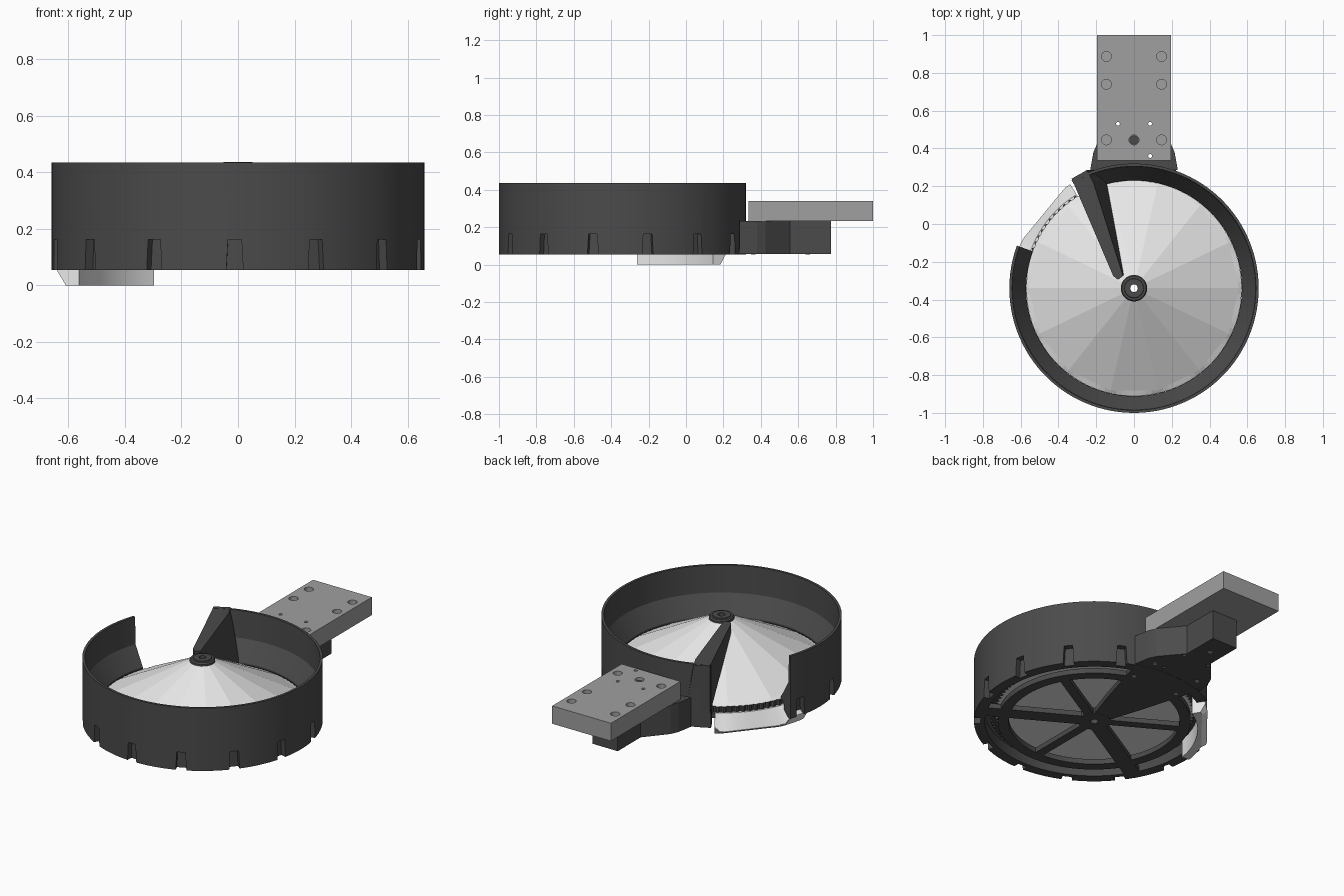
import bpy, bmesh
from math import sin, cos, radians, pi
from mathutils import Vector

if "Cube" in bpy.data.objects:
    bpy.data.objects.remove(bpy.data.objects["Cube"])

CY = -0.34      # y of the bowl axis
BASE = 0.055    # underside of the housing


def material(name, value):
    m = bpy.data.materials.new(name)
    m.use_nodes = True
    col = (value, value, value, 1)
    m.diffuse_color = col
    m.node_tree.nodes["Principled BSDF"].inputs["Base Color"].default_value = col
    return m


DARK = material("dark grey", 0.07)
GREY = material("mid grey", 0.35)
LIGHT = material("light grey", 0.82)


def loft(name, rings, mat, wrap=False, smooth=False):
    """Skin closed rings of points; cap the ends unless the rings wrap round."""
    bm = bmesh.new()
    vs = [[bm.verts.new(p) for p in ring] for ring in rings]
    n = len(vs[0])
    for i in range(len(vs) if wrap else len(vs) - 1):
        a, b = vs[i], vs[(i + 1) % len(vs)]
        for j in range(n):
            k = (j + 1) % n
            bm.faces.new((a[j], a[k], b[k], b[j]))
    if not wrap:
        bm.faces.new(vs[0])
        bm.faces.new(vs[-1])
    bmesh.ops.recalc_face_normals(bm, faces=bm.faces)
    me = bpy.data.meshes.new(name)
    bm.to_mesh(me)
    bm.free()
    ob = bpy.data.objects.new(name, me)
    bpy.context.collection.objects.link(ob)
    me.materials.append(mat)
    if smooth:
        smooth_shade(ob)
    return ob


def smooth_shade(ob):
    bpy.ops.object.select_all(action='DESELECT')
    ob.select_set(True)
    bpy.context.view_layer.objects.active = ob
    bpy.ops.object.shade_smooth_by_angle(angle=radians(20))


def polar(r, deg, z):
    return (r * cos(radians(deg)), CY + r * sin(radians(deg)), z)


def circle(r, z, n, x=0, y=CY):
    return [(x + r * cos(2 * pi * i / n), y + r * sin(2 * pi * i / n), z) for i in range(n)]


def lathe(name, section, mat, start=0, end=360, steps=96):
    full = end - start == 360
    angles = [start + (end - start) * i / steps for i in range(steps if full else steps + 1)]
    return loft(name, [[polar(r, a, z) for r, z in section] for a in angles],
                mat, wrap=full, smooth=True)


def prism(name, pts, z0, z1, mat):
    return loft(name, [[(x, y, z) for x, y in pts] for z in (z0, z1)], mat)


def mirrored(half):
    return half + [(-x, y) for x, y in reversed(half)]


def cut(target, cutters):
    """Subtract the cutters from the target, then bake the result."""
    for c in cutters:
        c.hide_render = True
        mod = target.modifiers.new("cut", 'BOOLEAN')
        mod.operation = 'DIFFERENCE'
        mod.solver = 'EXACT'
        mod.object = c
    dg = bpy.context.evaluated_depsgraph_get()
    target_mesh = bpy.data.meshes.new_from_object(target.evaluated_get(dg))
    target.modifiers.clear()
    target.data = target_mesh


def discard(objs):
    for o in objs:
        bpy.data.objects.remove(o)


# Bowl wall with an open discharge gap
wall = lathe("bowl_wall", [(.66, BASE), (.66, .435), (.645, .435), (.641, .27), (.571, .158),
                           (.571, .148), (.60, .12), (.60, BASE)], DARK, 160, 480)

# Notches around the foot of the wall
notches = []
for k in range(14):
    a = -91 + k * 360 / 14
    if 80 < a < 150:
        continue
    rad = Vector((cos(radians(a)), sin(radians(a)), 0))
    tan = Vector((-rad.y, rad.x, 0))
    rings = []
    for r in (.625, .70):
        c = rad * r + Vector((0, CY, 0))
        rings.append([c + tan * t + Vector((0, 0, z)) for t, z in
                      ((-.031, .03), (.031, .03), (.024, .163), (-.024, .163))])
    notches.append(loft("notch_cutter", rings, DARK))
cut(wall, notches)
discard(notches)
smooth_shade(wall)

# Faceted cone with a round rim and a flat floor, bored for the hub
SIDES = 14
SUB = 8


def facet_ring(r, z):
    """A regular polygon with each side divided, to meet a round rim."""
    pts = []
    for i in range(SIDES * SUB):
        off = (i % SUB) / SUB * 2 * pi / SIDES - pi / SIDES
        pts.append(polar(r * cos(pi / SIDES) / cos(off), 360 * i / (SIDES * SUB), z))
    return pts


N = SIDES * SUB
loft("feed_cone", [circle(.57, .145, N), facet_ring(.555, .157), facet_ring(.06, .42),
                   circle(.021, .42, N), circle(.021, .112, N), circle(.545, .112, N),
                   circle(.545, .145, N)], LIGHT, wrap=True)

# Toothed ring under the rim of the cone
TEETH = 100
gear = []
for i in range(TEETH * 4):
    bump = .014 if i % 4 < 2 else 0
    a = i * 360 / (TEETH * 4)
    gear.append([polar(r, a, z) for r, z in ((.535 + bump, .11), (.565 + bump, .11),
                                             (.565 + bump, .143), (.535 + bump, .143))])
loft("gear_ring", gear, DARK, wrap=True)

# Hub on top of the cone
lathe("hub", [(.02, .39), (.07, .405), (.07, .425), (.064, .433), (.052, .433), (.05, .437),
              (.02, .437)], DARK, steps=40)

# Wiper blade from the gap edge to the hub, its foot following the cone
top = [(-.33, .24), (-.25, .285), (-.215, .22), (-.058, -.275), (-.085, -.295), (-.11, -.275)]
foot = [(-.33, .24), (-.20, .285), (-.145, .22), (-.055, -.265), (-.085, -.295), (-.11, -.275)]


def cone_height(x, y):
    return max(.148, .448 - .53 * Vector((x, y - CY)).length)


loft("wiper_blade", [[(x, y, .434) for x, y in top],
                     [(x, y, cone_height(x, y)) for x, y in foot]], DARK)

# Discharge chute: a ramp falling to a straight outer lip
rings = []
for i in range(19):
    a = 121.5 + 50.5 * i / 18
    r = min(.645, .62 / cos(radians(a - 140.5)))
    lip = .02 if 122 < a < 160 else .05
    rings.append([polar(.567, a, 0), polar(r - .03, a, 0), polar(r, a, lip),
                  polar(r, a, lip + .006), polar(.582, a, .11), polar(.567, a, .11)])
loft("discharge_chute", rings, LIGHT, smooth=True)

# Base frame: ring, hub, three broad arms and three thin spokes
lathe("frame_ring", [(.47, BASE), (.53, BASE), (.53, .086), (.47, .086)], DARK)
lathe("frame_hub", [(.022, BASE - .001), (.09, BASE - .001), (.09, .09), (.022, .09)], DARK,
      steps=32)
for a in (-30, 30, 150, 210, 270):
    reach, half = (.62, .045) if a in (-30, 210) else (.5, .026)
    d = Vector((cos(radians(a)), sin(radians(a))))
    s = Vector((-d.y, d.x)) * half
    o = Vector((0, CY)) + d * .06
    e = Vector((0, CY)) + d * reach
    prism("frame_spoke", [o + s, o - s, e - s, e + s], BASE, .085, DARK)
prism("frame_gusset", mirrored([(.05, -.28), (.11, -.1), (.225, .29)]), BASE, .087, DARK)

# Mounting block and plate
block = prism("mount_block", mirrored([(.232, .285), (.215, .38), (.195, .425), (.085, .555),
                                       (.085, .775)]), BASE + .001, .233, DARK)
plate = prism("mount_plate", mirrored([(.197, .335), (.197, 1.0)]), .233, .341, GREY)
recesses = [(s * .146, y) for s in (-1, 1) for y in (.887, .74, .445)] + [(0, .445)]
bores = [loft("bore_cutter", [circle(.026, z, 24, x, y) for z in (.30, .38)], GREY)
         for x, y in recesses]
pins = [loft("pin_cutter", [circle(.01, z, 16, x, y) for z in (0, .4)], GREY)
        for x, y in ((-.085, .53), (.085, .53), (.085, .36))]
cut(plate, bores + pins)
cut(block, pins)
discard(bores + pins)
loft("mount_screw", [circle(.024, z, 24, 0, .445) for z in (.29, .325)], DARK)

# Bolt heads flush with the underside of the frame
for x, y in [(s * .15, y) for s in (-1, 1) for y in (.18, .36)] + [(0, .65)]:
    loft("frame_bolt", [circle(.012, z, 16, x, y) for z in (BASE - .001, .07)], GREY)
